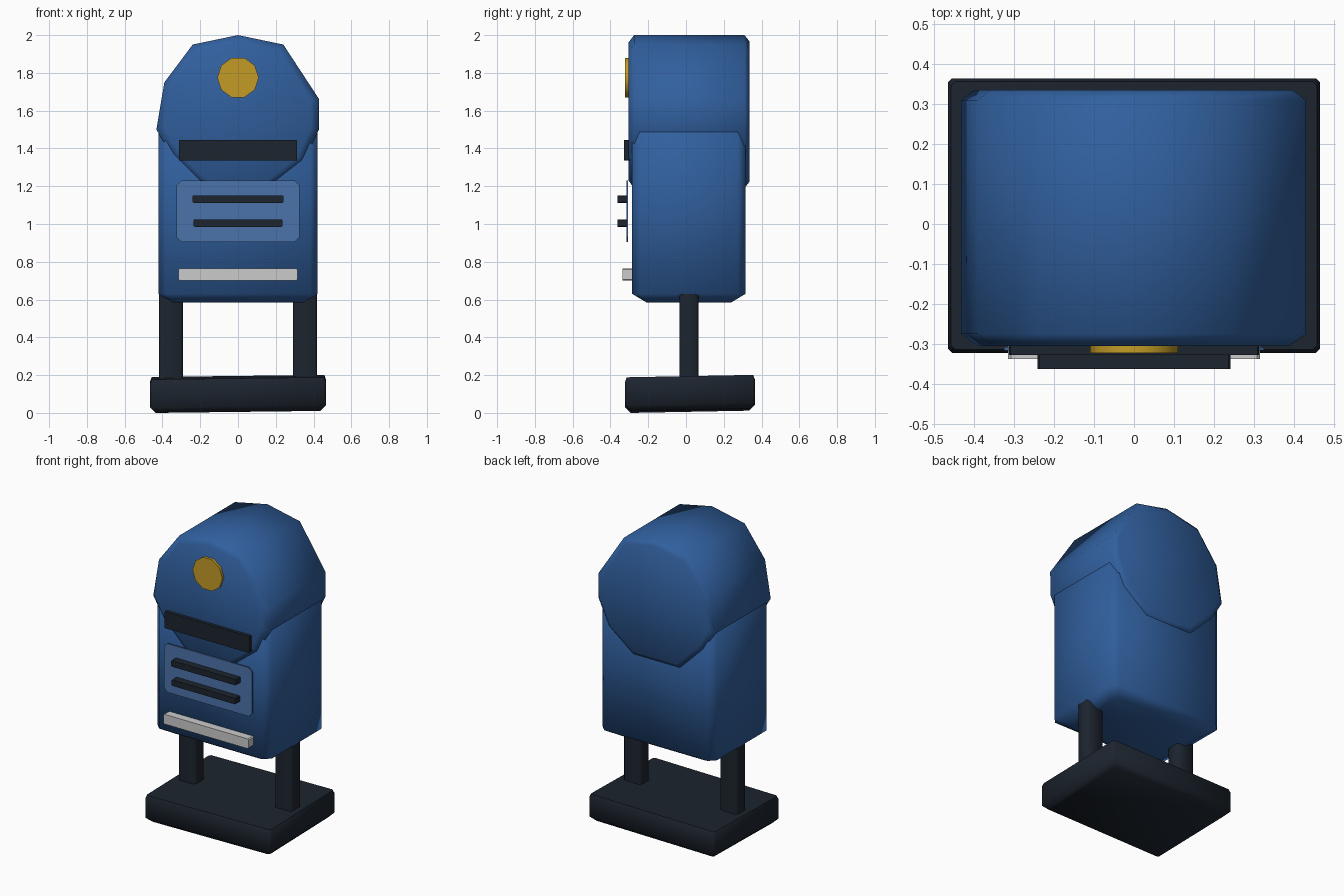
import bpy, bmesh, math

if "Cube" in bpy.data.objects:
    bpy.data.objects.remove(bpy.data.objects["Cube"])


def material(name, rgb):
    m = bpy.data.materials.new(name)
    m.diffuse_color = (*rgb, 1)
    m.use_nodes = True
    m.node_tree.nodes["Principled BSDF"].inputs["Base Color"].default_value = m.diffuse_color
    return m


BLUE = material("blue paint", (0.03, 0.115, 0.34))
LIGHT = material("light blue paint", (0.07, 0.17, 0.40))
DARK = material("dark iron", (0.012, 0.018, 0.028))
GOLD = material("gold", (0.55, 0.33, 0.02))
SILVER = material("silver", (0.55, 0.55, 0.55))


def loft(name, rings, mat, smooth_angle):
    """Skin a list of equal-length vertex rings and cap both ends."""
    bm = bmesh.new()
    loops = [[bm.verts.new(p) for p in ring] for ring in rings]
    n = len(loops[0])
    for a, b in zip(loops, loops[1:]):
        for i in range(n):
            j = (i + 1) % n
            bm.faces.new((a[i], a[j], b[j], b[i]))
    bm.faces.new(loops[0][::-1])
    bm.faces.new(loops[-1])
    bmesh.ops.recalc_face_normals(bm, faces=bm.faces[:])
    mesh = bpy.data.meshes.new(name)
    bm.to_mesh(mesh)
    bm.free()
    mesh.materials.append(mat)
    ob = bpy.data.objects.new(name, mesh)
    bpy.context.collection.objects.link(ob)
    bpy.ops.object.select_all(action='DESELECT')
    ob.select_set(True)
    bpy.context.view_layer.objects.active = ob
    bpy.ops.object.shade_smooth_by_angle(angle=math.radians(smooth_angle))
    return ob


def chamfered(hw, hh, c):
    """Rectangle outline with cut corners."""
    return [(hw - c, -hh), (hw, -hh + c), (hw, hh - c), (hw - c, hh),
            (-hw + c, hh), (-hw, hh - c), (-hw, -hh + c), (-hw + c, -hh)]


def upright(name, hw, hd, cy, c, levels, mat, angle):
    """Chamfered block along z; levels are (z, inset)."""
    rings = [[(x, y + cy, z) for x, y in chamfered(hw - s, hd - s, c)] for z, s in levels]
    return loft(name, rings, mat, angle)


def front_plate(name, hw, z0, z1, y0, y1, c, mat):
    """Chamfered plate facing the front."""
    zc, hh = (z0 + z1) / 2, (z1 - z0) / 2
    rings = [[(x, y, z + zc) for x, z in chamfered(hw, hh, c)] for y in (y0, y1)]
    return loft(name, rings, mat, 35)


# Base slab, slightly tilted
base = upright("base", 0.465, 0.343, 0.021, 0.01,
               [(0.0, 0.03), (0.03, 0.0), (0.155, 0.0), (0.178, 0.008)], DARK, 50)
for v in base.data.vertices:
    v.co.z += 0.011 * (v.co.x + 0.43) / 0.9 + 0.013 * (v.co.y + 0.29) / 0.68

# Legs
for side, label in ((-1, "left"), (1, "right")):
    leg = upright(label + "_leg", 0.064, 0.05, 0.015, 0.012,
                  [(0.15, 0), (0.63, 0)], DARK, 50)
    for v in leg.data.vertices:
        v.co.x += side * 0.355

# Body
upright("body", 0.422, 0.30, 0.015, 0.04,
        [(0.585, 0.075), (0.63, 0.0), (1.50, 0.0), (1.53, 0.03)], BLUE, 75)

# Rounded hood: coarse round profile run front to back with softened ends
profile = [(0, 2.0), (0.24, 1.95), (0.43, 1.66), (0.428, 1.5), (0.35, 1.33),
           (0.17, 1.19), (-0.18, 1.19), (-0.35, 1.36), (-0.432, 1.5),
           (-0.39, 1.75), (-0.24, 1.95)]
loft("hood", [[(x * s, y, 1.6 + (z - 1.6) * s) for x, z in profile]
              for y, s in ((-0.305, 0.90), (-0.275, 1.0), (0.31, 1.0), (0.335, 0.92))],
     BLUE, 80)

# Round badge
loft("badge", [[(0.11 * math.sin(a), y, 1.775 + 0.11 * math.cos(a))
                for a in (2 * math.pi * (i + 0.5) / 10 for i in range(10))]
               for y in (-0.322, -0.295)], GOLD, 40)

# Mail slot, notice panel with two bars, and pull handle
front_plate("mail_slot", 0.313, 1.335, 1.445, -0.328, -0.28, 0.004, DARK)
front_plate("notice_panel", 0.325, 0.905, 1.23, -0.316, -0.308, 0.025, LIGHT)
for i, (zc, hw) in enumerate(((1.132, 0.241), (1.005, 0.236))):
    front_plate(f"panel_bar_{i + 1}", hw, zc - 0.02, zc + 0.02, -0.363, -0.309, 0.005, DARK)
front_plate("pull_handle", 0.315, 0.70, 0.765, -0.337, -0.283, 0.007, SILVER)
